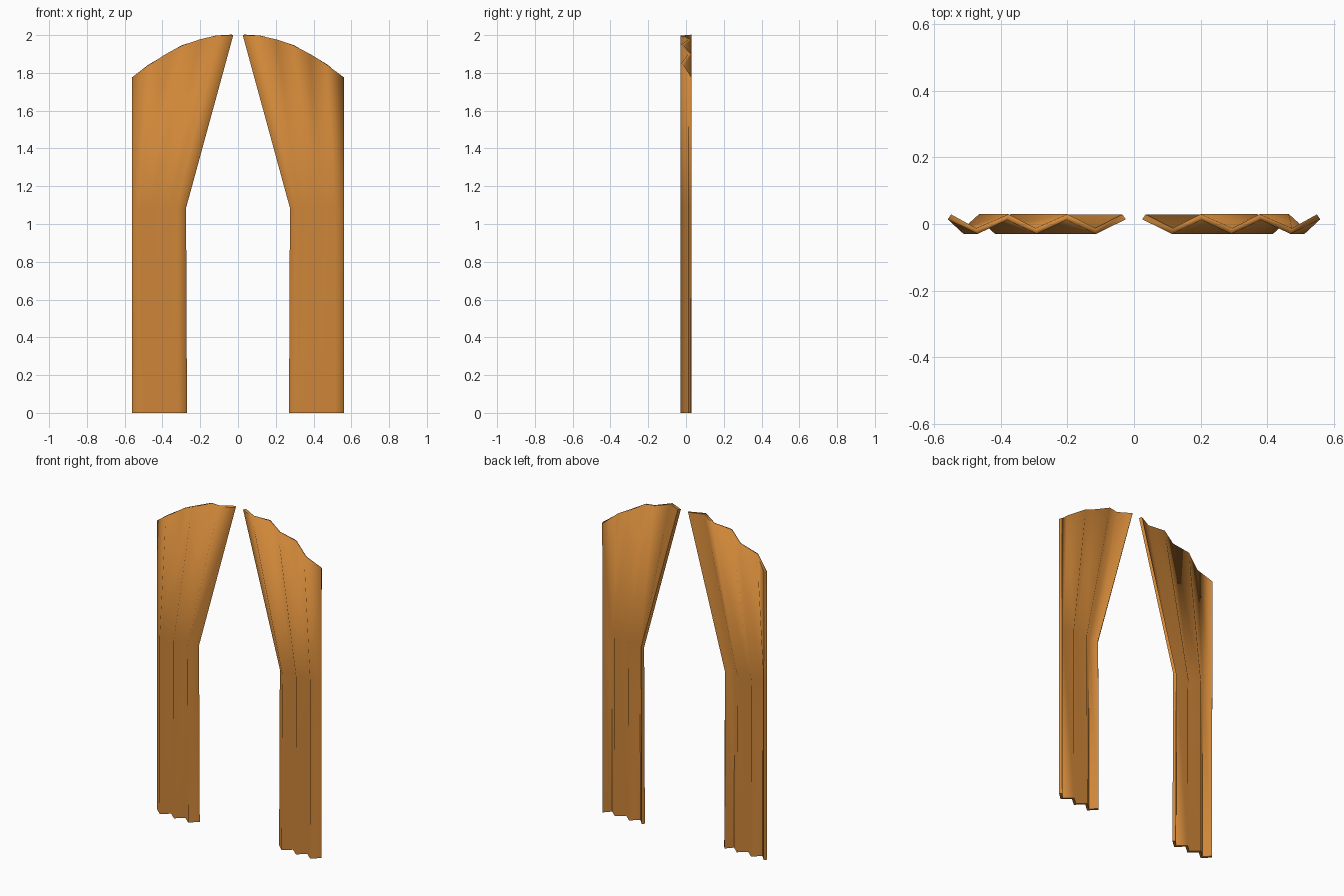
import bpy, bmesh, math

if "Cube" in bpy.data.objects:
    bpy.data.objects.remove(bpy.data.objects["Cube"])

OUTER = 0.56
FOLDS = 6
TOP_Z = [2.0, 1.997, 1.977, 1.946, 1.90, 1.842, 1.777]   # arched top edge, inner to outer
FOLD_Y = [0.014, -0.03, 0.012, -0.03, 0.012, -0.03, 0.014]  # zigzag pleats

mat = bpy.data.materials.new("orange_cloth")
mat.diffuse_color = (0.62, 0.24, 0.04, 1)
mat.use_nodes = True
mat.node_tree.nodes["Principled BSDF"].inputs["Base Color"].default_value = mat.diffuse_color


def curtain(name, side):
    # rows: inner edge x and height (None = arched top)
    rows = [(0.27, 0.0), (0.275, 1.085), (0.025, None)]
    bm = bmesh.new()
    grid = []
    for inner, z in rows:
        row = []
        for i in range(FOLDS + 1):
            x = inner + (OUTER - inner) * i / FOLDS
            row.append(bm.verts.new((side * x, FOLD_Y[i], TOP_Z[i] if z is None else z)))
        grid.append(row)
    for low, high in zip(grid, grid[1:]):
        for i in range(FOLDS):
            quad = [low[i], low[i + 1], high[i + 1], high[i]]
            bm.faces.new(quad if side > 0 else quad[::-1])
    me = bpy.data.meshes.new(name)
    bm.to_mesh(me)
    bm.free()
    me.materials.append(mat)
    ob = bpy.data.objects.new(name, me)
    bpy.context.collection.objects.link(ob)

    # cloth thickness towards the back
    sol = ob.modifiers.new("thickness", 'SOLIDIFY')
    sol.thickness = 0.018
    sol.offset = -1

    # soft pleats, sharp borders
    bpy.ops.object.select_all(action='DESELECT')
    ob.select_set(True)
    bpy.context.view_layer.objects.active = ob
    bpy.ops.object.modifier_apply(modifier="thickness")
    bpy.ops.object.shade_smooth_by_angle(angle=math.radians(85))


curtain("right_curtain", 1)
curtain("left_curtain", -1)
